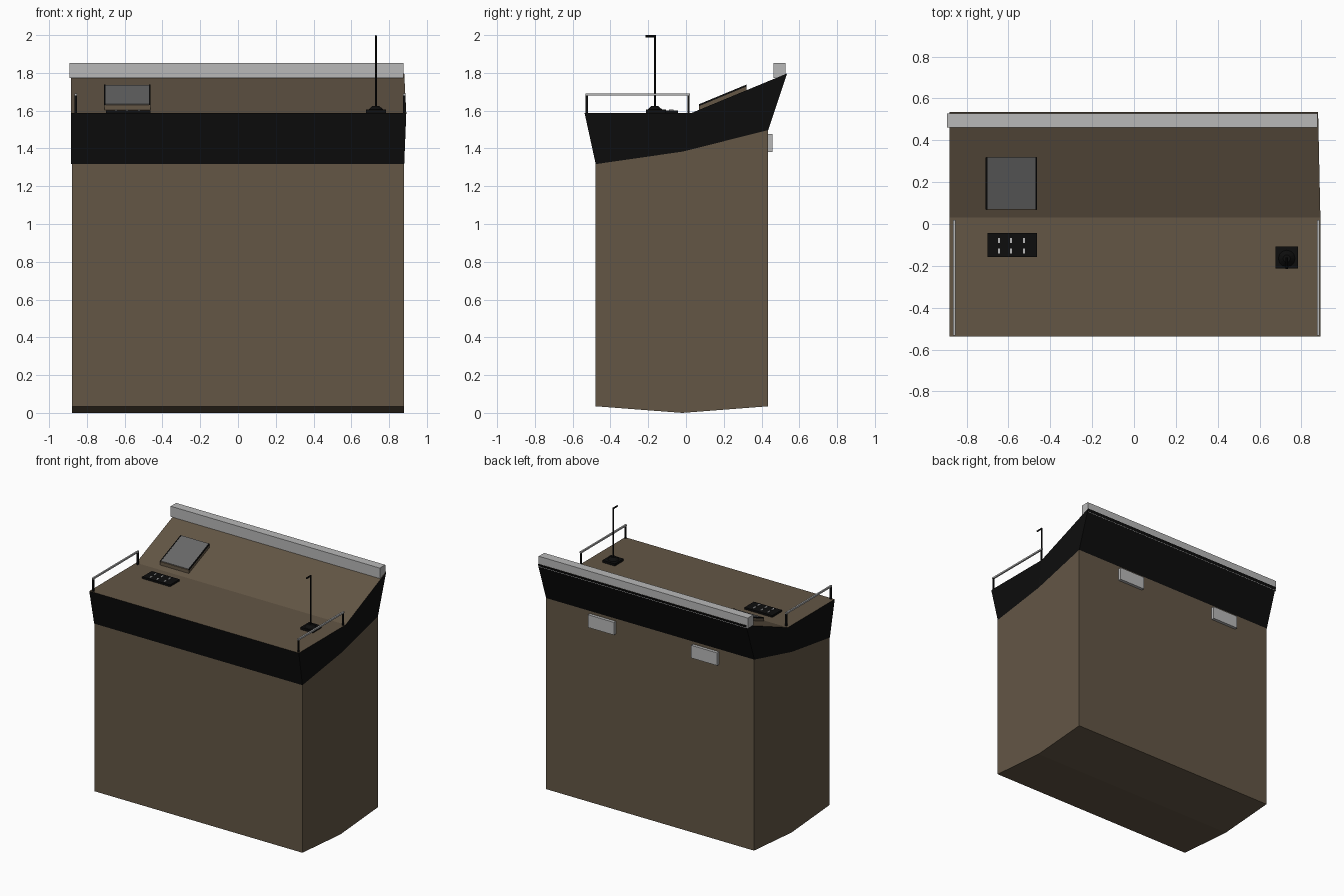
import bpy, bmesh
from mathutils import Vector, Matrix

if "Cube" in bpy.data.objects:
    bpy.data.objects.remove(bpy.data.objects["Cube"])


def material(name, rgb):
    m = bpy.data.materials.new(name)
    m.diffuse_color = (*rgb, 1)
    m.use_nodes = True
    m.node_tree.nodes["Principled BSDF"].inputs["Base Color"].default_value = m.diffuse_color
    return m


BROWN = material("brown_wood", (0.125, 0.093, 0.06))
BLACK = material("black", (0.004, 0.004, 0.004))
SCREEN = material("screen_grey", (0.14, 0.14, 0.14))
GREY = material("light_grey", (0.48, 0.48, 0.48))


def finish(name, bm, *mats):
    bmesh.ops.recalc_face_normals(bm, faces=bm.faces[:])
    me = bpy.data.meshes.new(name)
    bm.to_mesh(me)
    bm.free()
    for m in mats:
        me.materials.append(m)
    ob = bpy.data.objects.new(name, me)
    bpy.context.collection.objects.link(ob)
    return ob


def box(name, x, y, z, mat):
    """Box from (min, max) pairs."""
    bm = bmesh.new()
    bmesh.ops.create_cube(bm, size=1)
    for v in bm.verts:
        v.co = Vector([(a + b) / 2 + c * (b - a) for (a, b), c in zip((x, y, z), v.co)])
    return finish(name, bm, mat)


def cone(name, centre, r1, r2, depth, mat, segments=12, axis="Z"):
    bm = bmesh.new()
    m = Matrix.Translation(centre)
    if axis == "Y":
        m = m @ Matrix.Rotation(1.5707963, 4, "X")
    bmesh.ops.create_cone(bm, cap_ends=True, segments=segments, radius1=r1,
                          radius2=r2, depth=depth, matrix=m)
    return finish(name, bm, mat)


def shell(name, lower, upper, x0, x1, upper_x1=None):
    """Closed solid across x between a lower and an upper (y, z) line."""
    bm = bmesh.new()
    n = len(lower)
    ux = upper_x1 or [x1] * n
    rows = [[bm.verts.new((x0, *p)) for p in lower],
            [bm.verts.new((x0, *p)) for p in upper],
            [bm.verts.new((x, *p)) for x, p in zip(ux, upper)],
            [bm.verts.new((x1, *p)) for p in lower]]
    tops = []
    for a, b in zip(range(4), (1, 2, 3, 0)):
        for k in range(n - 1):
            f = bm.faces.new((rows[a][k], rows[b][k], rows[b][k + 1], rows[a][k + 1]))
            if a == 1:
                tops.append(f)
    for k in (0, n - 1):
        bm.faces.new([r[k] for r in rows])
    return bm, tops


# cabinet body with a shallow V-shaped bottom
rim = [(-0.478, 1.317), (-0.02, 1.383), (0.435, 1.497)]
bm, _ = shell("body", [(-0.478, 0.035), (-0.02, 0), (0.435, 0.035)], rim, -0.88, 0.88)
finish("cabinet_body", bm, BROWN)

# flared black band with the brown desk surface on top
desk = [(-0.537, 1.588), (0.03, 1.588), (0.535, 1.797)]
bm, tops = shell("band", rim, desk, -0.883, 0.88, [0.891, 0.891, 0.88])
for f in tops:
    f.material_index = 1
finish("desk_band", bm, BLACK, BROWN)

# bar along the high rear edge
box("rear_bar", (-0.893, 0.877), (0.462, 0.528), (1.773, 1.853), GREY)


# sloped screen lying on the desk
def sloped(name, x0, x1, y0, y1, low, high, mat):
    def at(y, h):
        return (y, 1.588 + (y - 0.03) * 0.414 + h)
    bm, _ = shell(name, [at(y0, low), at(y1, low)], [at(y0, high), at(y1, high)], x0, x1)
    finish(name, bm, mat)


sloped("screen_case", -0.708, -0.464, 0.068, 0.32, -0.005, 0.026, BROWN)
sloped("screen_panel", -0.702, -0.47, 0.072, 0.318, 0.02, 0.029, SCREEN)
for side, x in (("left", -0.709), ("right", -0.471)):
    sloped("screen_trim_" + side, x, x + 0.008, 0.07, 0.319, 0.02, 0.03, BLACK)

# button panel
box("button_panel", (-0.70, -0.464), (-0.158, -0.043), (1.585, 1.602), BLACK)
for i, x in enumerate((-0.646, -0.588, -0.525)):
    for j, y in enumerate((-0.078, -0.13)):
        box(f"button_{i}_{j}", (x - 0.005, x + 0.005), (y - 0.012, y + 0.012),
            (1.6, 1.606), GREY)

# microphone
box("microphone_base", (0.677, 0.783), (-0.213, -0.107), (1.585, 1.605), BLACK)
cone("microphone_collar", (0.73, -0.165, 1.614), 0.042, 0.018, 0.022, BLACK)
cone("microphone_stem", (0.73, -0.165, 1.808), 0.005, 0.005, 0.374, BLACK, 8)
cone("microphone_head", (0.73, -0.187, 1.994), 0.006, 0.006, 0.054, BLACK, 8, "Y")

# side rails on posts
for side, x in (("left", -0.859), ("right", 0.88)):
    box("rail_" + side, (x - 0.006, x + 0.006), (-0.532, 0.02), (1.68, 1.692), GREY)
    for end, y in (("front", -0.525), ("back", 0.013)):
        box(f"rail_post_{side}_{end}", (x - 0.006, x + 0.006),
            (y - 0.006, y + 0.006), (1.58, 1.681), BLACK)

# plates on the back
for i, x in enumerate((0.40, -0.475)):
    box(f"back_plate_{i}", (x - 0.11, x + 0.11), (0.43, 0.458), (1.38, 1.477), GREY)
